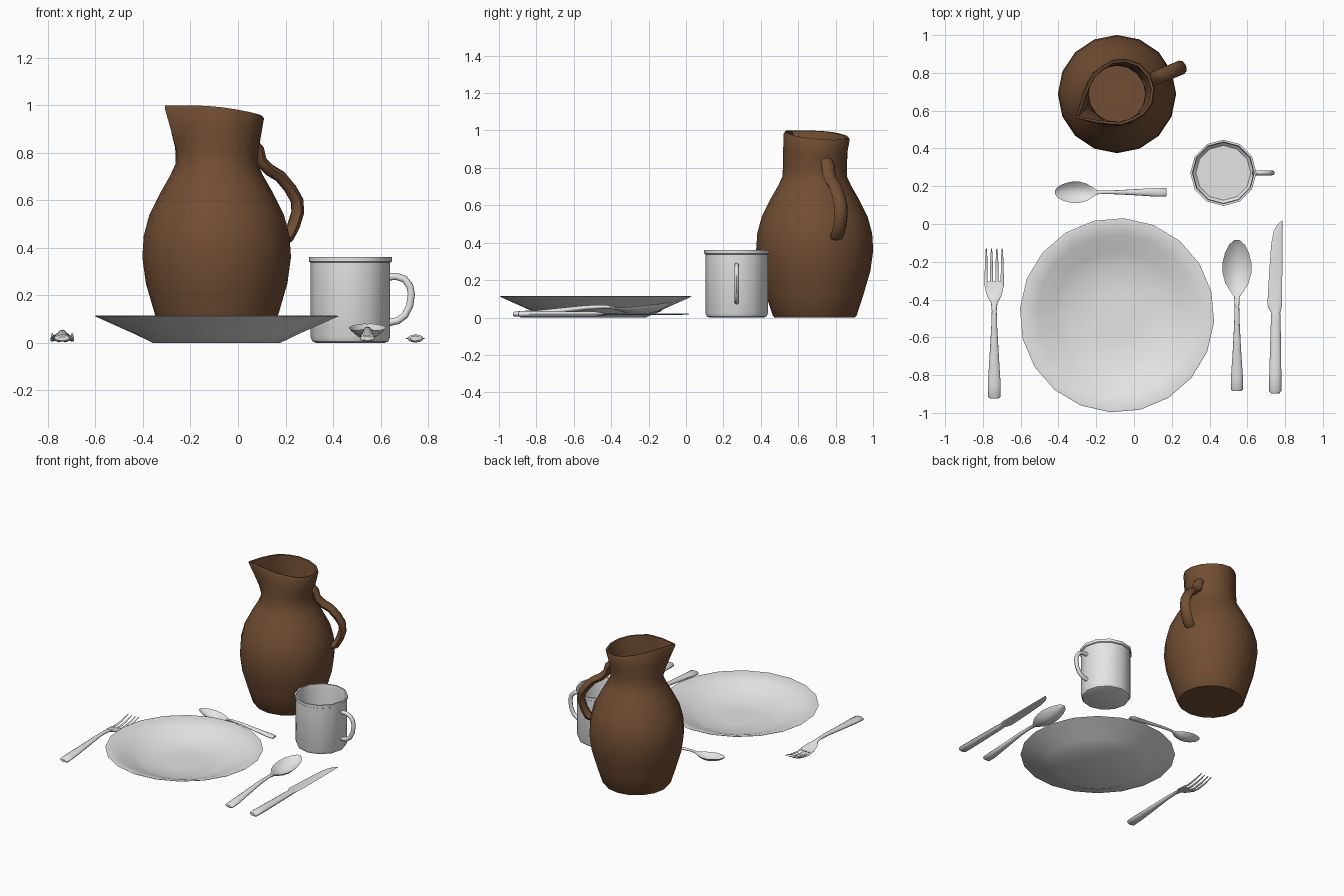
import bpy, bmesh, math
from math import sin, cos, pi, radians
from mathutils import Vector, Matrix


def material(name, rgb):
    m = bpy.data.materials.new(name)
    m.diffuse_color = (*rgb, 1)
    return m


BROWN = material("brown clay", (0.165, 0.075, 0.033))
GREY = material("pale grey", (0.78, 0.78, 0.78))


def loft(name, parts, mat, loc=(0, 0, 0), angle=50, rot=0, scale=1):
    """Skin each list of rings in parts, closing both ends."""
    bm = bmesh.new()
    for rings in parts:
        vs = [[bm.verts.new(p) for p in ring] for ring in rings]
        n = len(vs[0])
        for a, b in zip(vs, vs[1:]):
            for i in range(n):
                j = (i + 1) % n
                bm.faces.new((a[i], a[j], b[j], b[i]))
        bm.faces.new(vs[0][::-1])
        bm.faces.new(vs[-1])
    bmesh.ops.recalc_face_normals(bm, faces=bm.faces)
    bm.transform(Matrix.Translation(loc) @ Matrix.Rotation(rot, 4, 'Z') @ Matrix.Scale(scale, 4))
    me = bpy.data.meshes.new(name)
    bm.to_mesh(me)
    bm.free()
    me.materials.append(mat)
    ob = bpy.data.objects.new(name, me)
    bpy.context.collection.objects.link(ob)
    me.shade_smooth()
    me.set_sharp_from_angle(angle=radians(angle))
    return ob


def circle(r, z, n, turn=0):
    return [(r * cos(2 * pi * i / n + turn), r * sin(2 * pi * i / n + turn), z) for i in range(n)]


def tube(path, wide, thick, turn, n=8):
    """Oval rings along a path of (distance, z) in the upright plane at angle turn."""
    out, side = Vector((cos(turn), sin(turn), 0)), Vector((-sin(turn), cos(turn), 0))
    pts = [out * r + Vector((0, 0, z)) for r, z in path]
    rings = []
    for k, p in enumerate(pts):
        d = (pts[min(k + 1, len(pts) - 1)] - pts[max(k - 1, 0)]).normalized()
        up = d.cross(side)
        rings.append([p + side * wide * cos(2 * pi * i / n) + up * thick * sin(2 * pi * i / n)
                      for i in range(n)])
    return rings


def strip(stations, n=12):
    """Oval sections along y: (y, left x, right x, z, thickness, sag)."""
    rings = []
    for y, l, r, z, th, sag in stations:
        c, h = (l + r) / 2, (r - l) / 2
        rings.append([(c + h * cos(2 * pi * i / n), y,
                       z + th / 2 * sin(2 * pi * i / n) - sag * sin(2 * pi * i / n) ** 2)
                      for i in range(n)])
    return rings


def even(rows):
    """Symmetric stations given by half width."""
    return [(y, -h, h, z, th, sag) for y, h, z, th, sag in rows]


# Plate
plate = [(0.27, 0), (0.345, 0.036), (0.43, 0.074), (0.515, 0.112),
         (0.508, 0.114), (0.425, 0.084), (0.34, 0.05), (0.265, 0.02), (0.12, 0.015)]
loft("plate", [[circle(r, z, 20, radians(-4)) for r, z in plate]], GREY, (-0.09, -0.483, 0), 40)


# Jug: round body, neck turning into a tilted rim with a pouring lip
def jug_ring(r, z, w=0, inset=0):
    pts = []
    for i in range(16):
        a = i * pi / 8
        c = cos(a - radians(202.5))
        rim = 0.168 + 0.088 * max(0, c) ** 16 + 0.037 * max(0, -c) - inset
        rr = r + (rim - r) * w
        t = a + radians(8) * w
        pts.append((rr * cos(t), rr * sin(t), z - 0.05 * w * ((1 - c) / 2) ** 1.5))
    return pts


outer = [(0.215, 0), (0.225, 0.012), (0.26, 0.12), (0.298, 0.25), (0.313, 0.36), (0.307, 0.45),
         (0.283, 0.54), (0.235, 0.635), (0.195, 0.705), (0.172, 0.755),
         (0.17, 0.82, 0.2), (0.17, 0.9, 0.55), (0.17, 0.99, 0.97), (0.17, 1.0, 1, 0.006)]
inner = [(0.15, 0.998, 1, 0.018), (0.15, 0.9, 0.55, 0.022), (0.15, 0.82, 0.2, 0.022), (0.15, 0.755),
         (0.175, 0.7), (0.21, 0.635), (0.26, 0.54), (0.285, 0.45), (0.29, 0.36), (0.275, 0.25),
         (0.235, 0.12), (0.2, 0.03)]
JUG = (-0.09, 0.688, 0)
loft("jug_body", [[jug_ring(*p) for p in outer + inner]], BROWN, JUG)

# Jug handle
grip = [(0.165, 0.835), (0.187, 0.815), (0.2, 0.765), (0.24, 0.728), (0.29, 0.7), (0.335, 0.65),
        (0.366, 0.6), (0.37, 0.55), (0.35, 0.49), (0.325, 0.445), (0.285, 0.43)]
loft("jug_handle", [tube(grip, 0.038, 0.026, radians(22.5))], BROWN, JUG)

# Mug
mug = [(0.145, 0), (0.16, 0.006), (0.168, 0.025), (0.168, 0.338), (0.175, 0.342), (0.175, 0.362),
       (0.164, 0.362), (0.16, 0.335), (0.16, 0.03), (0.145, 0.014)]
MUG = (0.473, 0.271, 0)
loft("mug_body", [[circle(r, z, 12) for r, z in mug]], GREY, MUG, 40)
loop = [(0.155, 0.277), (0.195, 0.279), (0.228, 0.268), (0.25, 0.24), (0.257, 0.205),
        (0.25, 0.155), (0.23, 0.115), (0.2, 0.093), (0.155, 0.083)]
loft("mug_handle", [tube(loop, 0.013, 0.015, 0)], GREY, MUG)

# Spoons, centred on their length
spoon = even([
    (-0.4, 0.022, 0.018, 0.016, 0), (-0.392, 0.032, 0.018, 0.026, 0), (-0.33, 0.032, 0.022, 0.03, 0),
    (-0.2, 0.023, 0.036, 0.028, 0), (-0.05, 0.015, 0.053, 0.024, 0), (0.05, 0.012, 0.058, 0.02, 0),
    (0.1, 0.015, 0.055, 0.016, 0.003), (0.13, 0.036, 0.053, 0.008, 0.013),
    (0.17, 0.061, 0.055, 0.007, 0.03), (0.225, 0.076, 0.06, 0.007, 0.043),
    (0.275, 0.077, 0.066, 0.007, 0.045), (0.33, 0.064, 0.072, 0.007, 0.036),
    (0.375, 0.042, 0.077, 0.007, 0.02), (0.4, 0.014, 0.081, 0.005, 0.004)])
loft("large_spoon", [strip(spoon)], GREY, (0.545, -0.485, 0))
loft("small_spoon", [strip(spoon)], GREY, (-0.123, 0.168, 0), rot=pi / 2, scale=0.74)

# Fork: handle and head, then four tines
fork = even([
    (-0.925, 0.02, 0.017, 0.016, 0), (-0.915, 0.034, 0.018, 0.028, 0), (-0.85, 0.034, 0.022, 0.03, 0),
    (-0.72, 0.026, 0.03, 0.028, 0), (-0.55, 0.016, 0.043, 0.024, 0), (-0.46, 0.013, 0.045, 0.02, 0),
    (-0.415, 0.018, 0.04, 0.016, 0), (-0.385, 0.037, 0.031, 0.012, 0.003),
    (-0.35, 0.047, 0.022, 0.01, 0.005), (-0.305, 0.05, 0.014, 0.009, 0.005)])
parts = [strip(fork)]
for x in (-0.0425, -0.0145, 0.0145, 0.0425):
    s = 0.005 * (x / 0.05) ** 2 - 0.005
    tip = x * 0.98
    parts.append(strip([(-0.33, x - 0.008, x + 0.008, 0.018 + s, 0.009, 0),
                        (-0.27, x - 0.008, x + 0.008, 0.011 + s, 0.009, 0),
                        (-0.2, x - 0.007, x + 0.007, 0.02 + s, 0.009, 0),
                        (-0.13, tip - 0.003, tip + 0.003, 0.04 + s, 0.004, 0)], 8))
loft("fork", parts, GREY, (-0.74, 0, 0))

# Knife: rounded handle, pinched collar, flat blade
knife = [(-0.897, 0.725, 0.768, 0.018, 0.02, 0), (-0.885, 0.715, 0.78, 0.018, 0.034, 0),
         (-0.8, 0.716, 0.78, 0.018, 0.034, 0), (-0.5, 0.725, 0.776, 0.018, 0.03, 0),
         (-0.47, 0.727, 0.774, 0.018, 0.024, 0), (-0.445, 0.712, 0.781, 0.018, 0.014, 0),
         (-0.425, 0.706, 0.784, 0.018, 0.01, 0), (-0.25, 0.716, 0.785, 0.018, 0.009, 0),
         (-0.1, 0.727, 0.785, 0.018, 0.008, 0), (-0.04, 0.739, 0.785, 0.018, 0.007, 0),
         (-0.005, 0.757, 0.785, 0.018, 0.006, 0), (0.015, 0.779, 0.785, 0.018, 0.004, 0)]
loft("knife", [strip(knife)], GREY)
